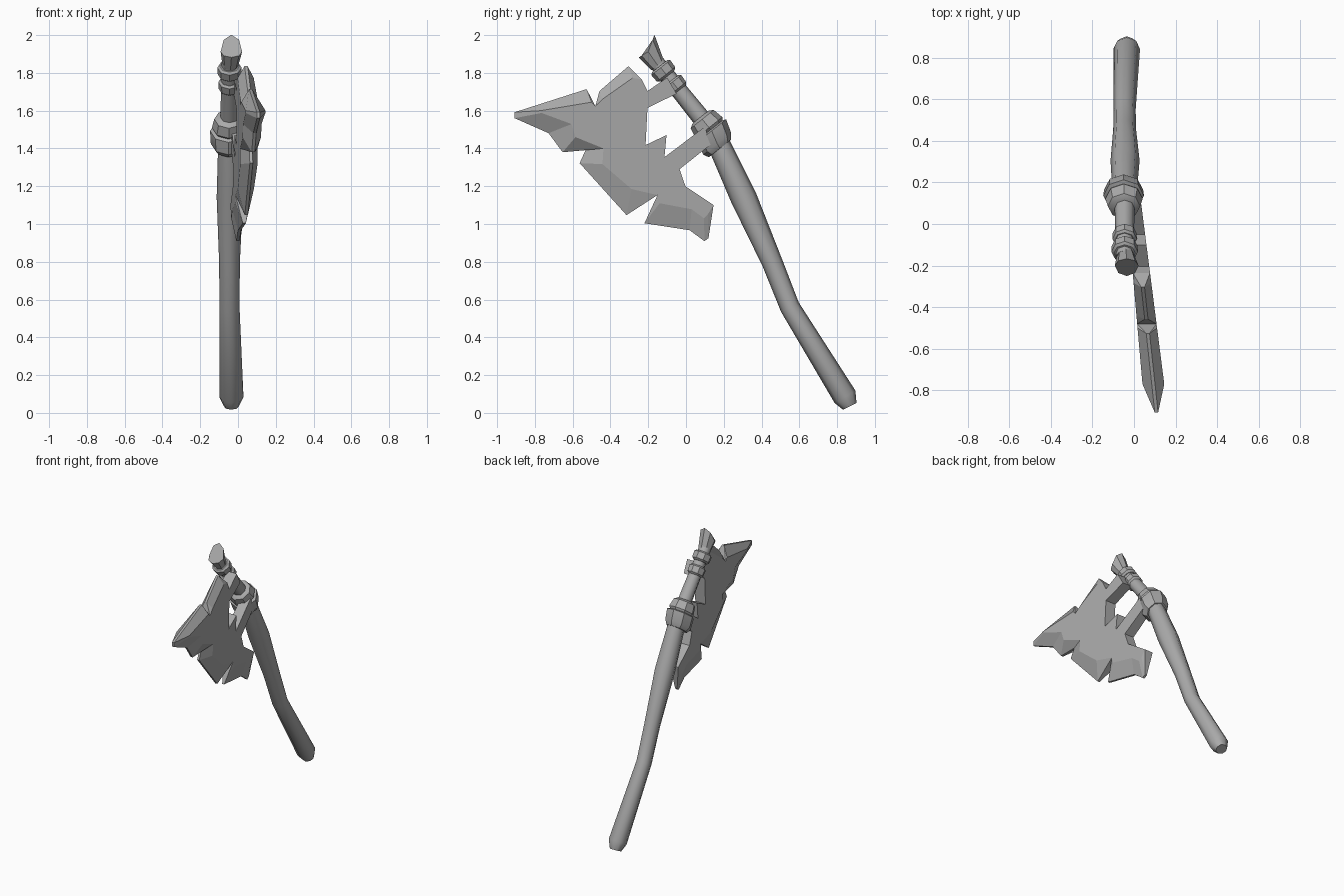
import bpy, bmesh, math
from mathutils import Vector

if "Cube" in bpy.data.objects:
    bpy.data.objects.remove(bpy.data.objects["Cube"])

grey = bpy.data.materials.new("stone_grey")
grey.diffuse_color = (0.4, 0.4, 0.4, 1)
grey.use_nodes = True
grey.node_tree.nodes["Principled BSDF"].inputs["Base Color"].default_value = grey.diffuse_color
SIDES = 8


def finish(name, bm, angle):
    bmesh.ops.remove_doubles(bm, verts=bm.verts, dist=0.0005)
    bmesh.ops.recalc_face_normals(bm, faces=bm.faces)
    mesh = bpy.data.meshes.new(name)
    bm.to_mesh(mesh)
    bm.free()
    mesh.materials.append(grey)
    ob = bpy.data.objects.new(name, mesh)
    bpy.context.collection.objects.link(ob)
    bpy.ops.object.select_all(action='DESELECT')
    ob.select_set(True)
    bpy.context.view_layer.objects.active = ob
    if angle:
        bpy.ops.object.shade_smooth_by_angle(angle=math.radians(angle))
    return ob


def ring(bm, centre, across, rx, r, bulge=Vector((0, 0, 0))):
    """Ring of points around a centre; across is the in-plane normal of the axis."""
    out = []
    for i in range(SIDES):
        a = 2 * math.pi * i / SIDES
        s = math.sin(a)
        p = centre + Vector((math.cos(a) * rx, 0, 0)) + across * (r * s) + bulge * abs(s)
        out.append(bm.verts.new(p))
    return out


def skin(bm, rings):
    for a, b in zip(rings, rings[1:]):
        for i in range(SIDES):
            j = (i + 1) % SIDES
            bm.faces.new((a[i], a[j], b[j], b[i]))
    bm.faces.new(rings[0])
    bm.faces.new(rings[-1])


def tube(name, path, angle=50, axis=None):
    """Loft along (x, y, z, radius) stations lying in the side plane."""
    bm = bmesh.new()
    pts = [Vector(p[:3]) for p in path]
    rings = []
    for i, p in enumerate(path):
        t = Vector(axis) if axis else pts[min(i + 1, len(pts) - 1)] - pts[max(i - 1, 0)]
        n = Vector((0, -t.z, t.y)).normalized()
        rings.append(ring(bm, pts[i], n, p[3], p[3]))
    skin(bm, rings)
    return finish(name, bm, angle)


# Bent wooden grip
tube("handle", [
    (-.035, .867, .035, .040), (-.035, .842, .085, .064), (-.045, .55, .56, .053),
    (-.045, .455, .80, .055), (-.043, .305, 1.14, .070), (-.045, .17, 1.43, .060)])

# Narrow shaft through the head
AXIS = (0, .62, -.78)
tube("upper_shaft", [(-.045, .15, 1.475, .05), (-.045, -.16, 1.86, .042)])

# Collars gripping the shaft
tube("large_collar", [
    (-.048, .077, 1.566, .055), (-.048, .086, 1.555, .078), (-.048, .122, 1.51, .090),
    (-.05, .131, 1.499, .080), (-.05, .136, 1.493, .098), (-.05, .165, 1.425, .094),
    (-.05, .18, 1.40, .075)], 35, AXIS)
for name, y, z, r in (("top_ring", -.118, 1.808, .064), ("middle_ring", -.056, 1.732, .059)):
    tube(name, [(-.045, y + .62 * s, z - .78 * s, r * k)
                for s, k in ((-.035, .8), (-.025, 1), (.02, .97), (.032, .75))], 35, AXIS)

# Flared, notched end of the shaft
bm = bmesh.new()
neck = ring(bm, Vector((-.04, -.15, 1.84)), Vector((0, .78, .62)), .042, .042)
end = ring(bm, Vector((-.035, -.20, 1.912)), Vector((0, .57, .82)), .057, .073,
           Vector((0, -.0085, .03)))
skin(bm, [neck, end])
finish("shaft_tip", bm, 35)

# Chipped blade outline: (y, z) thick edge, or (y, z, inner y, inner z) sharpened edge
OUTLINE = [
    (-.10, 1.775), (-.204, 1.704), (-.235, 1.767),
    (-.304, 1.836, -.283, 1.773), (-.458, 1.704, -.442, 1.661), (-.48, 1.624),
    (-.526, 1.714, -.50, 1.645), (-.907, 1.592, -.77, 1.60), (-.907, 1.56, -.765, 1.588),
    (-.728, 1.481, -.606, 1.529), (-.653, 1.38, -.585, 1.46), (-.532, 1.391, -.437, 1.40),
    (-.563, 1.322, -.442, 1.317), (-.315, 1.047, -.288, 1.185), (-.151, 1.153),
    (-.22, 1.004, -.14, 1.11), (.019, .967, .03, 1.078), (.098, .909, .095, 1.03),
    (.119, .925, .115, 1.05), (.146, 1.10), (-.003, 1.20), (-.034, 1.29),
    (.13, 1.42), (.10, 1.515), (-.114, 1.354), (-.103, 1.471), (-.214, 1.418),
    (-.204, 1.614), (-.05, 1.69)]


def blade_point(y, z, side, sharp):
    half = .008 if sharp else .037 - .02 * y
    return Vector((.01 - .108 * y + side * half, y, z))


bm = bmesh.new()
outer, n = {}, len(OUTLINE)
for side in (1, -1):
    outer[side] = [bm.verts.new(blade_point(p[0], p[1], side, len(p) == 4)) for p in OUTLINE]
    inner = [bm.verts.new(blade_point(p[2], p[3], side, False)) if len(p) == 4
             else outer[side][i] for i, p in enumerate(OUTLINE)]
    bm.faces.new(inner)
    for i in range(n):
        j = (i + 1) % n
        loop = list(dict.fromkeys((outer[side][i], outer[side][j], inner[j], inner[i])))
        if len(loop) > 2:
            bm.faces.new(loop)
for i in range(n):
    j = (i + 1) % n
    bm.faces.new((outer[1][i], outer[1][j], outer[-1][j], outer[-1][i]))
finish("blade", bm, 0)
